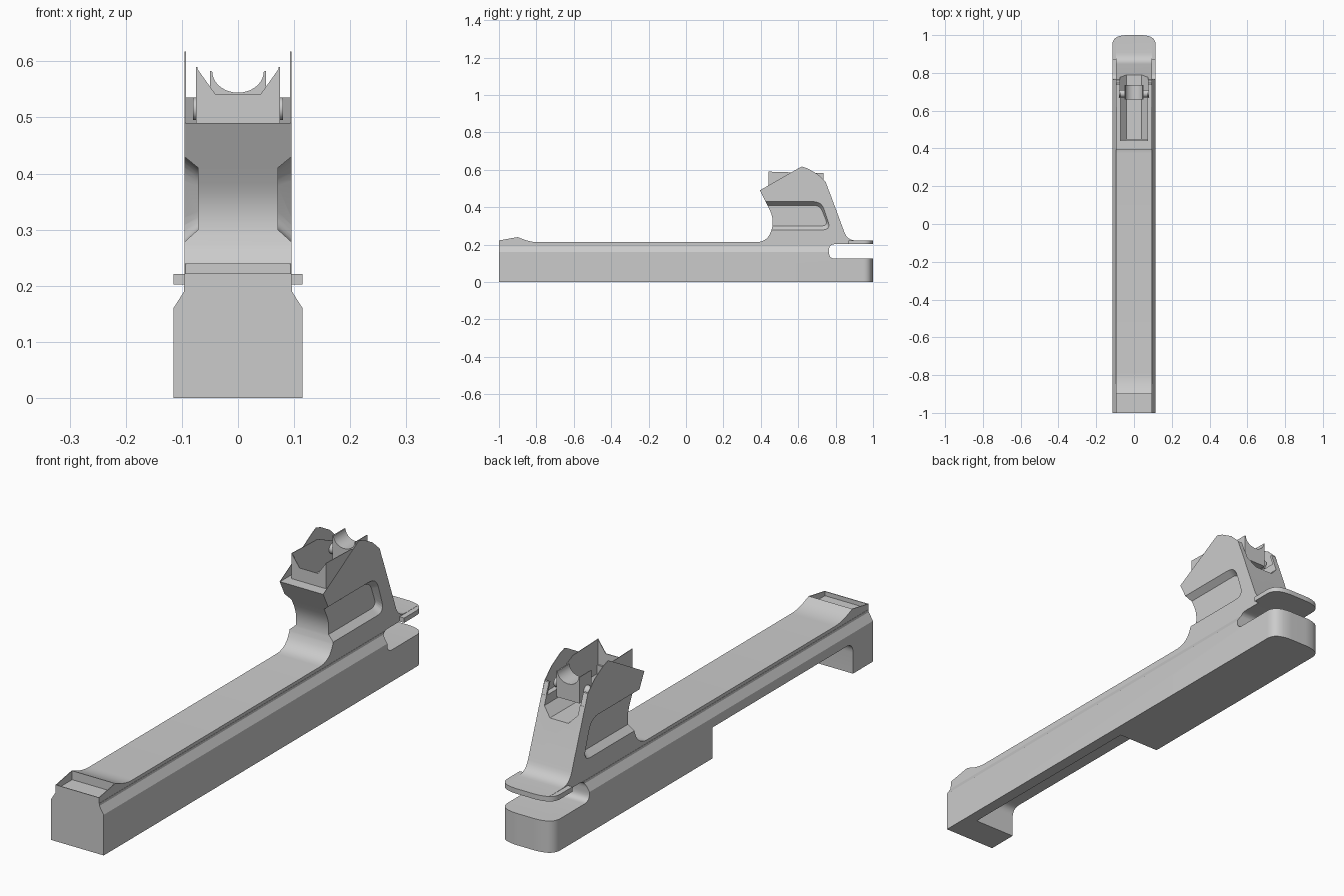
import bpy, bmesh, math
from mathutils import Vector

if "Cube" in bpy.data.objects:
    bpy.data.objects.remove(bpy.data.objects["Cube"])


def loft(name, poly, axis, a, b, poly2=None):
    """Prism: 2D outline extruded along x (outline y,z), y (x,z) or z (x,y)."""
    def place(p, d):
        return {'x': (d, p[0], p[1]), 'y': (p[0], d, p[1]), 'z': (p[0], p[1], d)}[axis]
    bm = bmesh.new()
    lo = [bm.verts.new(place(p, a)) for p in poly]
    hi = [bm.verts.new(place(p, b)) for p in (poly2 or poly)]
    n = len(poly)
    bm.faces.new(lo)
    bm.faces.new(hi)
    for i in range(n):
        bm.faces.new((lo[i], lo[(i + 1) % n], hi[(i + 1) % n], hi[i]))
    bmesh.ops.recalc_face_normals(bm, faces=bm.faces)
    me = bpy.data.meshes.new(name)
    bm.to_mesh(me)
    bm.free()
    ob = bpy.data.objects.new(name, me)
    bpy.context.collection.objects.link(ob)
    return ob


def rounded(pts, radii, seg=6):
    """Outline with each corner replaced by a smooth curve of the given setback."""
    out = []
    for i, p in enumerate(pts):
        r = radii.get(i, 0)
        p = Vector(p)
        if not r:
            out.append(tuple(p))
            continue
        s = p + (Vector(pts[i - 1]) - p).normalized() * r
        e = p + (Vector(pts[(i + 1) % len(pts)]) - p).normalized() * r
        for k in range(seg + 1):
            t = k / seg
            out.append(tuple(s * (1 - t) ** 2 + p * 2 * t * (1 - t) + e * t * t))
    return out


def select(ob):
    bpy.ops.object.select_all(action='DESELECT')
    ob.select_set(True)
    bpy.context.view_layer.objects.active = ob


def boolean(ob, cutter, op='DIFFERENCE'):
    m = ob.modifiers.new(op, 'BOOLEAN')
    m.operation, m.object, m.solver = op, cutter, 'EXACT'
    select(ob)
    bpy.ops.object.modifier_apply(modifier=m.name)
    bpy.data.objects.remove(cutter)


def rect(u0, u1, v0, v1):
    return [(u0, v0), (u1, v0), (u1, v1), (u0, v1)]


# Long body with chamfered shoulders
half = [(.115, 0), (.115, .16), (.096, .19), (.096, .2)]
body = loft('body', half + [(-x, z) for x, z in reversed(half)], 'y', -1.05, 1.05)

# Top deck, front ramp and rear tower as one side profile
tower_pts = [(-1.04, .17), (-1.04, .215), (-.9, .24), (-.83, .213), (.435, .213),
             (.475, .33), (.395, .49), (.764, .49), (.863, .222), (1.04, .222),
             (1.04, .195), (.9, .17)]
deck = loft('deck', rounded(tower_pts, {3: .04, 4: .06, 5: .06, 8: .045}), 'x', -.095, .095)
boolean(body, deck, 'UNION')
# Wider tail tab over the slot
boolean(body, loft('tab', rect(-.12, .12, .87, 1.03), 'z', .189, .221), 'UNION')

# Rear slot across the whole width
boolean(body, loft('slot', rounded(rect(.765, 1.1, .125, .202), {0: .03, 3: .03}), 'x', -.2, .2))
# Underside opening on the left
boolean(body, loft('opening', rounded(rect(-.875, 0, -.1, .122), {3: .04}), 'x', -.2, .068))
# Shallow pocket in the front end
boolean(body, loft('front_pocket', rect(-1.1, -.9, .205, .3), 'x', -.0925, .0925))
# Lip closing the front pocket
loft('front_lip', rect(-.0925, .0925, .2, .222), 'y', -1, -.997)

# Square front and rounded tail corners
tail = rounded([(-.1151, -1), (.1151, -1), (.1151, .985), (.055, 1), (-.055, 1), (-.1151, .985)],
               {2: .04, 3: .02, 4: .02, 5: .04})
boolean(body, loft('plan', tail, 'z', -.1, .8), 'INTERSECT')

# Tapered side recesses in the tower
outer = rounded([(.3, .278), (.775, .278), (.725, .43), (.3, .43)], {1: .045, 2: .045})
inner = rounded([(.3, .3), (.76, .3), (.717, .41), (.3, .41)], {1: .035, 2: .035})
for s in (-1, 1):
    boolean(body, loft('recess', outer, 'x', s * .0955, s * .071, inner))

# Sight channel, open at the top and rear
channel = [(-.04, .42), (.04, .42), (.073, .455), (.073, .7), (-.073, .7), (-.073, .455)]
boolean(body, loft('channel', channel, 'y', .45, .9))

# Thin tower cheeks, rear rims and sight side plates
cheek_pts = [(.395, .49), (.605, .61), (.62, .617), (.65, .607), (.703, .577),
             (.746, .537), (.764, .488)]
for s, side in ((-1, 'left'), (1, 'right')):
    loft(side + '_cheek', cheek_pts, 'x', s * .093, s * .095)
    loft(side + '_rear_rim', [(.755, .488), (.764, .488), (.746, .535), (.737, .535)],
         'x', s * .075, s * .093)
    loft(side + '_sight_plate', [(.44, .49), (.7, .49), (.7, .54), (.6, .585), (.44, .59)],
         'x', s * .0725, s * .075)

# Front sight plate with wide notch
loft('sight_front', [(-.075, .488), (.075, .488), (.075, .59), (.04, .541), (-.04, .541), (-.075, .59)],
     'y', .44, .443)

# Rear saddle with round notch
arc = [(.046 * math.cos(a), .582 - .038 * math.sin(a))
       for a in [math.pi * k / 14 for k in range(15)]]
saddle = loft('sight_saddle', [(-.05, .48), (.05, .48), (.05, .583)] + arc + [(-.05, .583)],
              'y', .66, .735)

# Cross pin
circle = [(.69 + .02 * math.cos(a), .515 + .02 * math.sin(a))
          for a in [math.tau * k / 20 for k in range(20)]]
pin = loft('cross_pin', circle, 'x', -.08, .08)

for ob in (body, saddle, pin):
    select(ob)
    bpy.ops.object.shade_smooth_by_angle(angle=math.radians(25))
